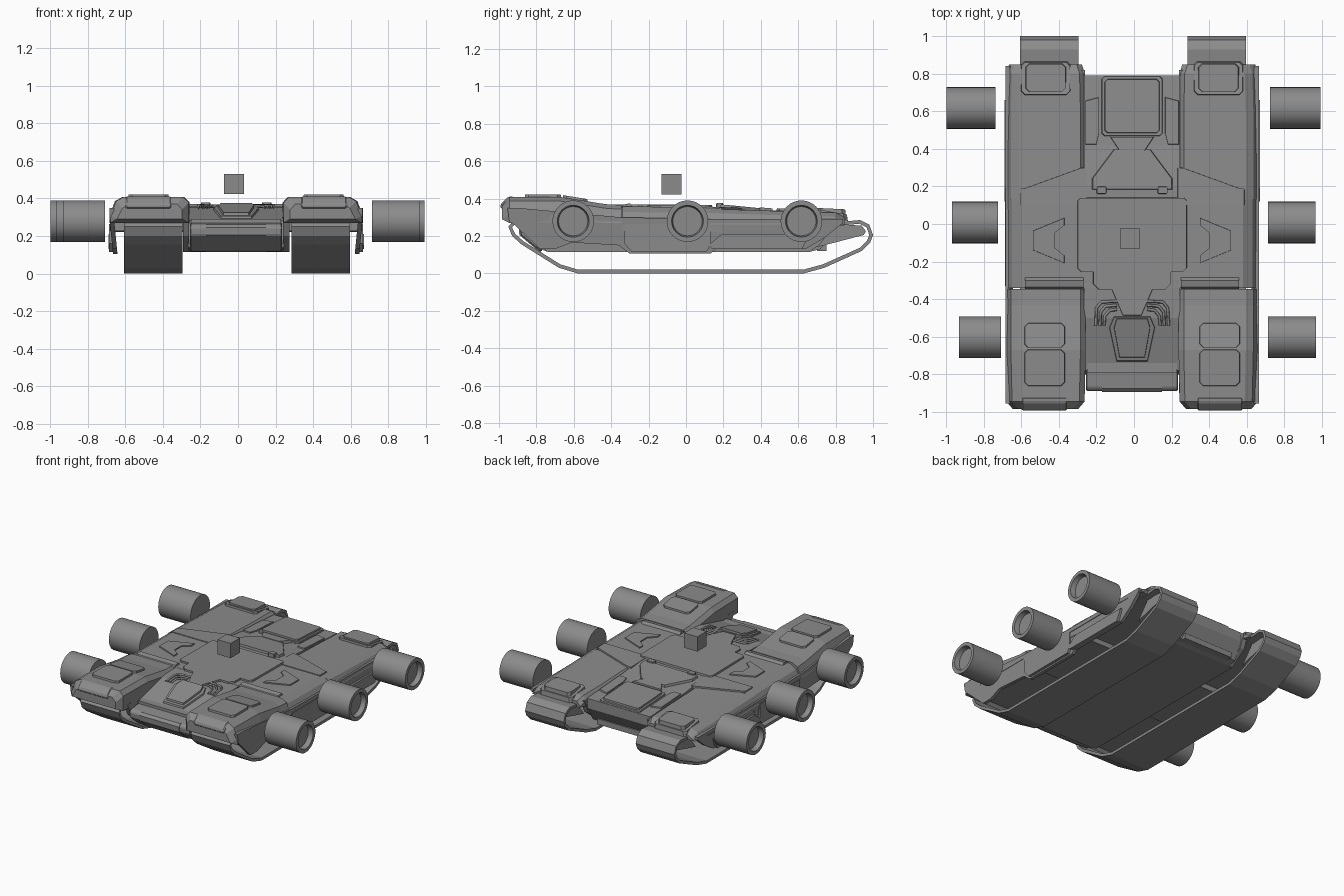
import bpy, bmesh, math
from mathutils import Matrix, Vector

cube = bpy.data.objects.get("Cube")
if cube:
    bpy.data.objects.remove(cube, do_unlink=True)

grey = bpy.data.materials.new("plain_grey")
grey.use_nodes = True
grey.diffuse_color = (0.26, 0.26, 0.26, 1)
grey.node_tree.nodes["Principled BSDF"].inputs["Base Color"].default_value = grey.diffuse_color

CX = -0.01   # centre line of the hull
SIDES = (("right", -1), ("left", 1))


def finish(name, bm, smooth=False):
    bmesh.ops.recalc_face_normals(bm, faces=bm.faces)
    mesh = bpy.data.meshes.new(name)
    bm.to_mesh(mesh)
    bm.free()
    mesh.materials.append(grey)
    obj = bpy.data.objects.new(name, mesh)
    bpy.context.collection.objects.link(obj)
    if smooth:
        bpy.ops.object.select_all(action='DESELECT')
        obj.select_set(True)
        bpy.context.view_layer.objects.active = obj
        bpy.ops.object.shade_smooth_by_angle(angle=math.radians(30))
    return obj


def bevel(obj, width):
    mod = obj.modifiers.new("edge_bevel", 'BEVEL')
    mod.width, mod.segments, mod.limit_method = width, 1, 'ANGLE'
    return obj


def loft(name, rings, closed=False):
    """Skin a list of equal-length point rings; cap the ends unless closed."""
    bm = bmesh.new()
    rows = [[bm.verts.new(p) for p in ring] for ring in rings]
    n = len(rows[0])
    pairs = list(zip(rows, rows[1:])) + ([(rows[-1], rows[0])] if closed else [])
    for a, b in pairs:
        for i in range(n):
            j = (i + 1) % n
            bm.faces.new((a[i], a[j], b[j], b[i]))
    if not closed:
        bm.faces.new(rows[0])
        bm.faces.new(rows[-1])
    return finish(name, bm)


def prism(name, profile, x0, x1):
    """Side profile (y, z) stretched across x."""
    return loft(name, [[(x, y, z) for y, z in profile] for x in (x0, x1)])


def box(name, x, y, z):
    return prism(name, [(y[0], z[0]), (y[1], z[0]), (y[1], z[1]), (y[0], z[1])], *x)


def height(line, y):
    for (y0, z0), (y1, z1) in zip(line, line[1:]):
        if y <= y1:
            return z0 + (z1 - z0) * max(0, (y - y0) / (y1 - y0))
    return line[-1][1]


def plate(name, outline, line, thick, s=1, shrink=0.95):
    """Raised panel that follows a deck line, with sloping edges."""
    pts = [Vector((CX + s * x, y)) for x, y in outline]
    mid = sum(pts, Vector((0, 0))) / len(pts)
    top = [mid + (p - mid) * shrink for p in pts]
    return loft(name, [[(p.x, p.y, height(line, p.y) - 0.02) for p in pts],
                       [(p.x, p.y, height(line, p.y) + thick) for p in top]])


def rect(x0, x1, y0, y1, c=0.02):
    return [(x0 + c, y0), (x1 - c, y0), (x1, y0 + c), (x1, y1 - c),
            (x1 - c, y1), (x0 + c, y1), (x0, y1 - c), (x0, y0 + c)]


def mirror(half):
    return half + [(-x, y) for x, y in reversed(half)]


# deck lines (y, z)
CENTRE = [(-0.78, 0.28), (-0.5, 0.352), (-0.3, 0.358), (0.2, 0.352), (0.42, 0.33), (0.79, 0.31)]
FRONT = [(-0.985, 0.37), (-0.945, 0.408), (-0.67, 0.408), (-0.43, 0.37), (-0.345, 0.365)]
REAR = [(0.13, 0.345), (0.6, 0.33), (0.8, 0.325), (0.85, 0.3)]
MIDDLE = [(-0.345, 0.358), (0.2, 0.352)]

# central body and middle deck
prism("centre_body", [(-0.8, 0.14), (-0.78, 0.28)] + CENTRE[1:] +
      [(0.79, 0.24), (0.72, 0.13), (0.66, 0.115), (-0.74, 0.115)], CX - 0.255, CX + 0.255)
section = mirror([(0.59, 0), (0.64, -0.03), (0.67, -0.08), (0.67, -0.13)])
loft("middle_deck", [[(CX + x, y, z + d) for x, d in section]
                     for y, z in ((-0.34, 0.358), (0.19, 0.352))])


def pontoon(name, stations, s):
    """Stations: y, top, bottom, inset from both sides."""
    rings = []
    for y, zt, zb, i in stations:
        rings.append([(CX + s * x, y, z) for x, z in (
            (0.247 + i, zb), (0.247 + i, zt - 0.03), (0.275 + i, zt), (0.605 - i, zt),
            (0.645 - i, zt - 0.022), (0.675 - i, max(zb, zt - 0.1)), (0.675 - i, zb))])
    return loft(name, rings)


# track band path (y, z)
TRACK = [(-0.58, 0), (0.63, 0), (0.74, 0.03), (0.94, 0.12), (0.985, 0.165), (1.0, 0.205),
         (0.98, 0.26), (0.93, 0.285), (0.82, 0.275), (-0.85, 0.285), (-0.92, 0.285),
         (-0.95, 0.25), (-0.93, 0.2), (-0.88, 0.155), (-0.68, 0.03)]


def track(name, x0, x1, t=0.02):
    rings = []
    n = len(TRACK)
    for i in range(n):
        p, a, b = (Vector(TRACK[k % n]) for k in (i, i - 1, i + 1))
        d0, d1 = (p - a).normalized(), (b - p).normalized()
        normal = Vector((-(d0 + d1).y, (d0 + d1).x)).normalized()
        q = p + normal * t
        rings.append([(x0, *p), (x1, *p), (x1, *q), (x0, *q)])
    return loft(name, rings, closed=True)


SKIRT = [(-0.955, 0.35), (-0.945, 0.285), (-0.78, 0.13), (-0.7, 0.13), (-0.61, 0.165), (-0.36, 0.15),
         (-0.3, 0.105), (0.13, 0.105), (0.16, 0.13), (0.64, 0.13), (0.74, 0.19), (0.84, 0.27),
         (0.84, 0.29), (0.13, 0.29), (-0.35, 0.3), (-0.9, 0.35)]

for side, s in SIDES:
    # pontoons, tracks and skirts
    insets = (0.04, 0.006, 0, 0, 0)
    bottoms = (0.29, 0.27, 0.27, 0.27, 0.27)
    pontoon(side + "_front_pontoon",
            [(y, z, b, i) for (y, z), b, i in zip(FRONT, bottoms, insets)], s)
    pontoon(side + "_rear_pontoon",
            [(y, z, 0.26, i) for (y, z), i in zip(REAR, (0, 0, 0.005, 0.02))], s)
    track(side + "_track", -0.005 + s * 0.29, -0.005 + s * 0.601)
    prism(side + "_track_idler", [(0.7, 0.14), (0.95, 0.205), (0.962, 0.225), (0.94, 0.255),
                                  (0.8, 0.265)], CX + s * 0.34, CX + s * 0.56)
    loft(side + "_skirt", [[(CX + s * (x - 0.1 * max(0, 0.29 - z)), y, z) for y, z in SKIRT]
                           for x in (0.65, 0.674)])
    prism(side + "_middle_side_panel", [(-0.33, 0.265), (-0.33, 0.16), (-0.29, 0.115), (0.11, 0.115),
                                        (0.13, 0.15), (0.13, 0.265)], CX + s * 0.655, CX + s * 0.676)
    prism(side + "_rear_side_panel", [(0.12, 0.15), (0.14, 0.13), (0.62, 0.13), (0.66, 0.21),
                                      (0.19, 0.21)], CX + s * 0.655, CX + s * 0.68)
    # inner wall of each track bay
    prism(side + "_inner_wall", [(-0.9, 0.3), (-0.85, 0.2), (-0.74, 0.115), (0.66, 0.115),
                                 (0.78, 0.2), (0.82, 0.3)], CX + s * 0.25, CX + s * 0.284)

    # front pontoon panels
    plate(side + "_front_hatch", rect(0.355, 0.577, -0.865, -0.665), FRONT, 0.014, s)
    plate(side + "_front_hatch_rear_half", rect(0.355, 0.577, -0.66, -0.525), FRONT, 0.012, s)
    bevel(prism(side + "_nose_plate", [(-0.99, 0.345), (-0.992, 0.37), (-0.95, 0.41),
                                       (-0.92, 0.41), (-0.92, 0.345)],
                CX + s * 0.345, CX + s * 0.59), 0.008)
    # ridge between front and middle, side vent, rear shoulder
    prism(side + "_ridge", [(-0.35, 0.35), (-0.335, 0.368), (-0.3, 0.375), (-0.28, 0.35)],
          CX + s * 0.26, CX + s * 0.57)
    vent = [(0.36, 0.035), (0.53, -0.035), (0.53, -0.14), (0.36, -0.21),
            (0.36, -0.17), (0.41, -0.13), (0.41, -0.045), (0.36, -0.005)]
    plate(side + "_vent_surround", vent, MIDDLE, 0.008, s, 0.97)
    plate(side + "_rear_shoulder", [(0.24, 0.1), (0.6, 0.1), (0.6, 0.18), (0.27, 0.3), (0.24, 0.3)],
          [(0.1, 0.35), (0.3, 0.342)], 0.008, s, 0.98)
    # rear stowage box
    plate(side + "_rear_box", rect(0.325, 0.595, 0.685, 0.865), REAR, 0.014, s)
    plate(side + "_rear_box_lid", rect(0.35, 0.57, 0.7, 0.855), [(0.7, 0.335), (0.9, 0.325)],
          0.015, s)
    # rear deck side strip, deck tab and curved ribs
    plate(side + "_deck_strip", [(0.175, 0.68), (0.25, 0.66), (0.25, 0.42), (0.19, 0.42),
                                 (0.175, 0.48)], CENTRE, 0.008, s)
    plate(side + "_deck_tab", rect(0.135, 0.19, 0.16, 0.2, 0.005), CENTRE, 0.025, s, 0.9)
    for k in range(3):
        r = 0.022 * k
        curve = bpy.data.curves.new(f"{side}_rib_{k}", 'CURVE')
        curve.dimensions, curve.bevel_depth, curve.bevel_resolution = '3D', 0.008, 0
        path = [(0.08, -0.455 + r), (0.12 + r, -0.46 + r), (0.145 + r, -0.49 + r), (0.15 + r, -0.54)]
        spline = curve.splines.new('POLY')
        spline.points.add(len(path) - 1)
        for pt, (x, y) in zip(spline.points, path):
            pt.co = (CX + s * x, y, height(CENTRE, y) + 0.006, 1)
        curve.materials.append(grey)
        bpy.context.collection.objects.link(bpy.data.objects.new(curve.name, curve))

# central deck panels
plate("central_plate", mirror([(0.28, 0.145), (0.295, 0.13), (0.295, -0.235), (0.275, -0.255),
      (0.21, -0.255), (0.21, -0.32), (0.18, -0.35), (0.11, -0.35), (0.05, -0.49)]),
      CENTRE, 0.012, shrink=0.98)
plate("driver_hatch_base", mirror([(0.1, -0.49), (0.125, -0.55), (0.085, -0.735)]), CENTRE, 0.012)
plate("driver_hatch", mirror([(0.085, -0.5), (0.1, -0.55), (0.07, -0.715)]), CENTRE, 0.026)
plate("turret_step", mirror([(0.22, 0.18), (0.22, 0.24), (0.1, 0.4), (0.06, 0.4)]), CENTRE, 0.016)
plate("rear_hatch_neck", mirror([(0.07, 0.39), (0.12, 0.465)]), CENTRE, 0.02)
plate("rear_hatch_base", rect(-0.165, 0.165, 0.465, 0.79, 0.015), CENTRE, 0.01, shrink=0.97)
plate("rear_hatch", rect(-0.15, 0.15, 0.48, 0.775, 0.015), CENTRE, 0.022, shrink=0.96)

# front bumper with centre plate and lip
BUMPER = [(-0.885, 0.205), (-0.888, 0.245), (-0.87, 0.262), (-0.77, 0.272), (-0.77, 0.115), (-0.79, 0.125)]
bevel(prism("front_bumper", BUMPER, CX - 0.245, CX + 0.245), 0.006)
prism("bumper_centre_plate", [(y - 0.006, z) for y, z in BUMPER], CX - 0.16, CX + 0.16)
box("glacis_lip", (CX - 0.24, CX + 0.24), (-0.79, -0.74), (0.265, 0.29))
box("rear_tow_bar", (CX - 0.2, CX + 0.2), (0.7, 0.75), (0.12, 0.16))
box("marker_cube", (-0.074, 0.032), (-0.13, -0.025), (0.423, 0.53))


# detached wheel drums, recessed on the outer end
def wheel(name, inner, outer, y, r=0.111):
    bm = bmesh.new()
    bmesh.ops.create_cone(bm, cap_ends=True, segments=32, radius1=r, radius2=r, depth=abs(outer - inner))
    cap = max(bm.faces, key=lambda f: f.calc_center_median().z)
    bmesh.ops.inset_region(bm, faces=[cap], thickness=0.026)
    hub = bmesh.ops.extrude_discrete_faces(bm, faces=[cap])["faces"][0]
    bmesh.ops.scale(bm, verts=hub.verts, vec=(0.92, 0.92, 1))
    bmesh.ops.translate(bm, verts=hub.verts, vec=(0, 0, -0.035))
    turn = math.copysign(math.pi / 2, outer)
    bmesh.ops.transform(bm, verts=bm.verts, matrix=Matrix.Translation(((inner + outer) / 2, y, 0.279))
                        @ Matrix.Rotation(turn, 4, 'Y'))
    return finish(name, bm, smooth=True)


for row, y, right, left in (("front", -0.603, (-0.707, -0.932), (0.713, 0.968)),
                            ("middle", 0.008, (-0.723, -0.968), (0.713, 0.965)),
                            ("rear", 0.617, (-0.736, -0.997), (0.723, 0.993))):
    wheel(f"right_{row}_wheel", *right, y)
    wheel(f"left_{row}_wheel", *left, y)
